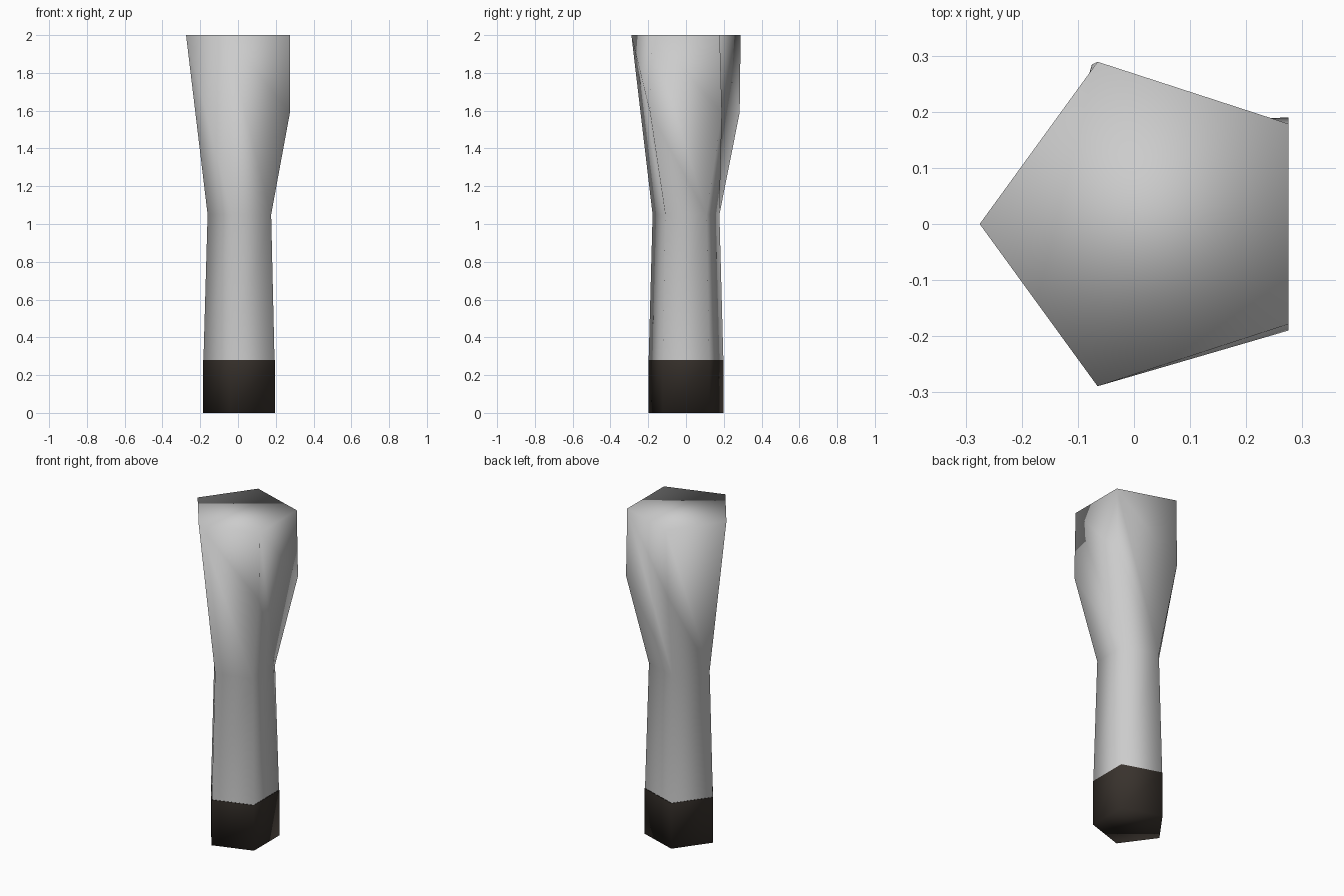
import bpy, bmesh, math

if "Cube" in bpy.data.objects:
    bpy.data.objects.remove(bpy.data.objects["Cube"])

N = 5


def ring(bm, radius, cx, z):
    """Pentagon of vertices with one corner pointing to -x."""
    return [bm.verts.new((cx + radius * math.cos(math.pi + k * math.tau / N),
                          radius * math.sin(math.pi + k * math.tau / N), z))
            for k in range(N)]


def band(bm, low, high):
    for k in range(N):
        j = (k + 1) % N
        bm.faces.new((low[k], low[j], high[j], high[k]))


def finish(bm, name, color=None):
    for f in bm.faces:
        f.smooth = True
    me = bpy.data.meshes.new(name)
    bm.to_mesh(me)
    bm.free()
    ob = bpy.data.objects.new(name, me)
    bpy.context.collection.objects.link(ob)
    if color:
        mat = bpy.data.materials.new(name + "_material")
        mat.diffuse_color = color
        mat.use_nodes = True
        mat.node_tree.nodes["Principled BSDF"].inputs["Base Color"].default_value = mat.diffuse_color
        me.materials.append(mat)
    return ob


# Dark base sleeve, closed underneath
bm = bmesh.new()
bottom = ring(bm, 0.21, 0.025, 0.0)
rim = ring(bm, 0.21, 0.025, 0.28)
band(bm, bottom, rim)
bm.faces.new(bottom[::-1])
finish(bm, "base_sleeve", (0.04, 0.032, 0.026, 1))

# Grey shaft: narrowing lower part
bm = bmesh.new()
foot = ring(bm, 0.208, 0.025, 0.28)
waist = ring(bm, 0.186, 0.025, 1.05)
top = ring(bm, 0.304, 0.029, 2.0)
band(bm, foot, waist)

# Flared upper part: three corners bulge out at mid height, faces twist around
bulge = {2: (0.275, -0.19, 1.59), 3: (0.275, 0.19, 1.59), 4: (-0.075, 0.284, 1.59)}
bulge = {k: bm.verts.new(p) for k, p in bulge.items()}


def corner_chain(k):
    return [waist[k]] + ([bulge[k]] if k in bulge else []) + [top[k]]


for k in range(N):
    left, right = corner_chain(k), corner_chain((k + 1) % N)
    for a, b in zip(left, left[1:]):
        bm.faces.new((a, right[0], b))
    for a, b in zip(right, right[1:]):
        bm.faces.new((a, b, left[-1]))
bm.faces.new(top)
finish(bm, "shaft")
